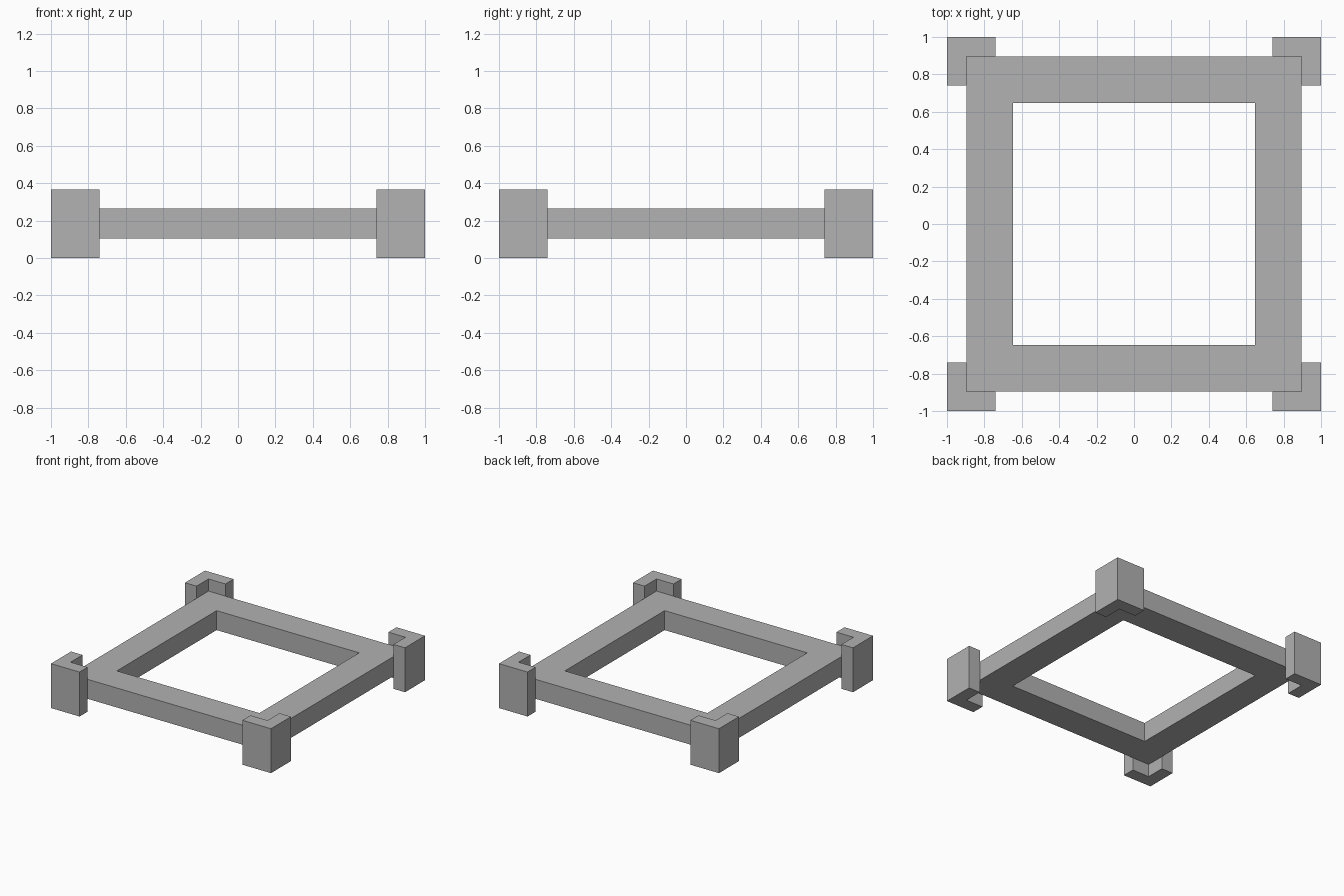
import bpy
import bmesh

cube = bpy.data.objects.get("Cube")
if cube:
    bpy.data.objects.remove(cube, do_unlink=True)

grey = bpy.data.materials.new("plain grey")
grey.use_nodes = True
colour = (0.445, 0.445, 0.445, 1)
grey.diffuse_color = colour
grey.node_tree.nodes["Principled BSDF"].inputs["Base Color"].default_value = colour

OUTER, INNER = 0.895, 0.648      # half widths of the square frame
ARM = 0.74                       # where the bracket arms end
FRAME_Z = (0.105, 0.265)
BRACKET_Z = (0, 0.365)


def finish(name, bm):
    bmesh.ops.recalc_face_normals(bm, faces=bm.faces)
    mesh = bpy.data.meshes.new(name)
    bm.to_mesh(mesh)
    bm.free()
    mesh.materials.append(grey)
    obj = bpy.data.objects.new(name, mesh)
    bpy.context.collection.objects.link(obj)
    return obj


def extrude(bm, faces, height):
    result = bmesh.ops.extrude_face_region(bm, geom=faces)
    verts = [v for v in result["geom"] if isinstance(v, bmesh.types.BMVert)]
    bmesh.ops.translate(bm, verts=verts, vec=(0, 0, height))


# Square frame: a mitred ring raised to its thickness
bm = bmesh.new()
corners = [(-1, -1), (1, -1), (1, 1), (-1, 1)]
rings = [[bm.verts.new((x * r, y * r, FRAME_Z[0])) for x, y in corners]
         for r in (OUTER, INNER)]
faces = []
for i in range(4):
    j = (i + 1) % 4
    faces.append(bm.faces.new((rings[0][i], rings[0][j], rings[1][j], rings[1][i])))
extrude(bm, faces, FRAME_Z[1] - FRAME_Z[0])
finish("square_frame", bm)

# L-shaped brackets wrapped around the four corners
profile = [(1, 1), (ARM, 1), (ARM, OUTER), (OUTER, OUTER), (OUTER, ARM), (1, ARM)]
for side, sx in (("left", 1), ("right", -1)):
    for end, sy in (("front", -1), ("back", 1)):
        bm = bmesh.new()
        base = bm.faces.new([bm.verts.new((x * sx, y * sy, BRACKET_Z[0]))
                             for x, y in profile])
        extrude(bm, [base], BRACKET_Z[1] - BRACKET_Z[0])
        finish(f"{end}_{side}_corner_bracket", bm)
